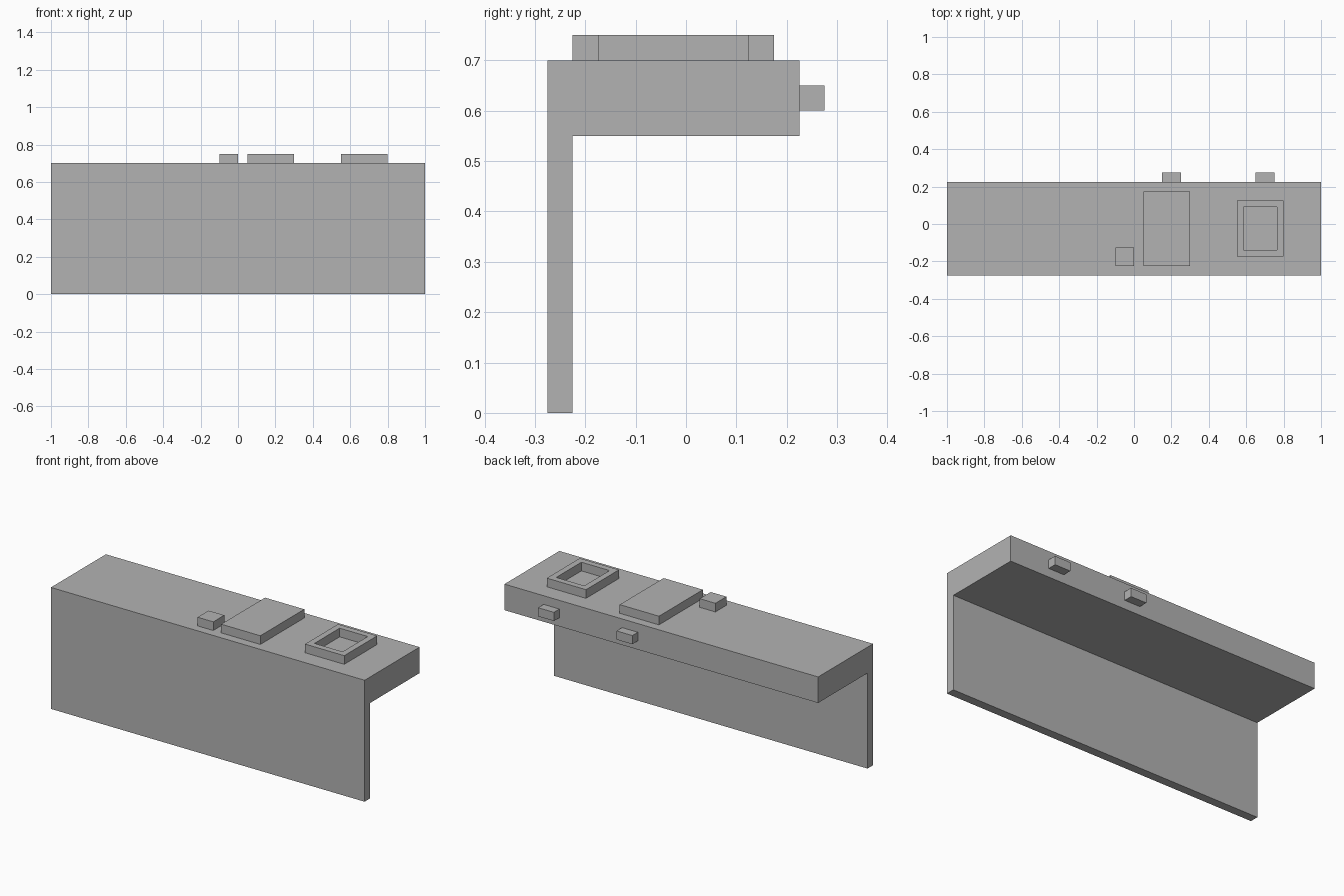
import bpy
import bmesh

cube = bpy.data.objects.get("Cube")
if cube:
    bpy.data.objects.remove(cube, do_unlink=True)

# Single grey finish
COLOUR = (0.45, 0.45, 0.45, 1.0)
grey = bpy.data.materials.new("plain_grey")
grey.use_nodes = True
grey.diffuse_color = COLOUR
grey.node_tree.nodes["Principled BSDF"].inputs["Base Color"].default_value = COLOUR

TOP = 0.70       # counter height
BACK = 0.225     # rear face of the counter
T = 0.05         # common thickness


def finish(name, bm):
    bmesh.ops.recalc_face_normals(bm, faces=bm.faces)
    mesh = bpy.data.meshes.new(name)
    bm.to_mesh(mesh)
    bm.free()
    mesh.materials.append(grey)
    obj = bpy.data.objects.new(name, mesh)
    bpy.context.collection.objects.link(obj)
    return obj


def extrude_outline(points, offset):
    """Solid made by sweeping a closed outline along an offset."""
    bm = bmesh.new()
    face = bm.faces.new([bm.verts.new(p) for p in points])
    swept = bmesh.ops.extrude_face_region(bm, geom=[face], use_keep_orig=True)
    verts = [g for g in swept["geom"] if isinstance(g, bmesh.types.BMVert)]
    bmesh.ops.translate(bm, verts=verts, vec=offset)
    bmesh.ops.recalc_face_normals(bm, faces=bm.faces)
    return bm


def block(x0, x1, y0, y1, z0):
    outline = [(x0, y0, z0), (x1, y0, z0), (x1, y1, z0), (x0, y1, z0)]
    return extrude_outline(outline, (0, 0, T))


# Counter: thick top and thin front panel as one L-shaped section
section = [(-0.275, 0), (-0.225, 0), (-0.225, 0.55),
           (BACK, 0.55), (BACK, TOP), (-0.275, TOP)]
finish("counter_body", extrude_outline([(-1, y, z) for y, z in section], (2, 0, 0)))

# Raised pieces on the counter top
finish("small_block", block(-0.10, 0.0, -0.225, -0.125, TOP))
finish("flat_plate", block(0.05, 0.30, -0.225, 0.175, TOP))

# Open basin rim: inset the top, sink it to the counter, leave it open
rim = block(0.55, 0.80, -0.175, 0.125, TOP)
rim.normal_update()
top = max(rim.faces, key=lambda f: f.calc_center_median().z)
base = min(rim.faces, key=lambda f: f.calc_center_median().z)
bmesh.ops.inset_region(rim, faces=[top], thickness=T)
sunk = bmesh.ops.extrude_discrete_faces(rim, faces=[])["faces"]
walls = bmesh.ops.extrude_face_region(rim, geom=[top])
lowered = [g for g in walls["geom"] if isinstance(g, bmesh.types.BMVert)]
floor = [g for g in walls["geom"] if isinstance(g, bmesh.types.BMFace)]
bmesh.ops.translate(rim, verts=lowered, vec=(0, 0, -T))
doomed = [f for f in floor + [base, top] if f.is_valid]
bmesh.ops.delete(rim, geom=doomed, context="FACES")
finish("basin_rim", rim)

# Two small blocks on the rear edge
for name, x in (("rear_block_inner", 0.15), ("rear_block_outer", 0.65)):
    finish(name, block(x, x + 0.10, BACK, BACK + T, 0.60))
